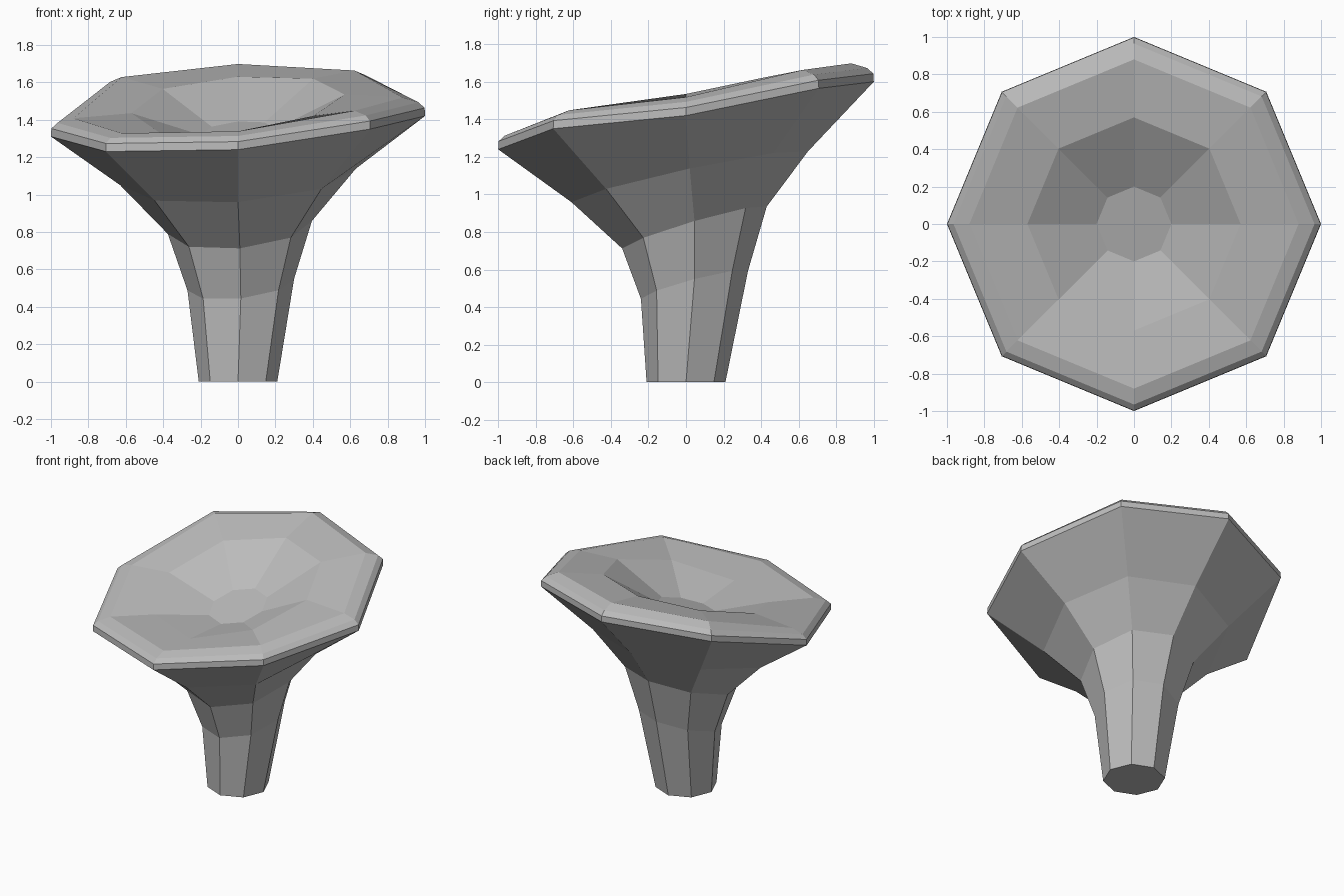
import bpy, bmesh, math

default = bpy.data.objects.get("Cube")
if default:
    bpy.data.objects.remove(default, do_unlink=True)

SIDES = 8

# Single grey material
grey = bpy.data.materials.new("plain_grey")
grey.use_nodes = True
color = (0.5, 0.5, 0.5, 1)
grey.diffuse_color = color
grey.node_tree.nodes["Principled BSDF"].inputs["Base Color"].default_value = color


def tilted(r, z, slope_x=0.0, slope_y=0.0, cx=0.0, cy=0.0):
    """Octagon ring on a sloping plane."""
    ring = []
    for i in range(SIDES):
        a = math.tau * i / SIDES
        x, y = cx + r * math.cos(a), cy + r * math.sin(a)
        ring.append((x, y, z + slope_x * x + slope_y * y))
    return ring


def uneven(r, heights, lift=0.0):
    """Octagon ring with its own height at each corner."""
    return [(x, y, h + lift) for (x, y, _), h in zip(tilted(r, 0), heights)]


# Corner heights, counter-clockwise from +x
rim = [1.42, 1.565, 1.60, 1.53, 1.31, 1.23, 1.24, 1.35]
bowl = [1.535, 1.62, 1.63, 1.565, 1.435, 1.32, 1.31, 1.42]

rings = [
    # Stem, flaring into the underside
    tilted(0.21, 0),
    tilted(0.285, 0.505, 0.11, 0.26, 0.015, 0.045),
    tilted(0.385, 0.81, 0.09, 0.29, 0.01, 0.045),
    tilted(0.63, 1.09, 0.07, 0.215, 0, 0.02),
    # Rounded rim
    uneven(1.0, rim),
    uneven(0.998, rim, 0.043),
    uneven(0.965, rim, 0.073),
    uneven(0.88, rim, 0.098),
    # Sunken bowl
    uneven(0.57, bowl),
    tilted(0.2, 1.335, 0.08, 0.28),
]

bm = bmesh.new()
loops = [[bm.verts.new(p) for p in ring] for ring in rings]
for low, high in zip(loops, loops[1:]):
    for i in range(SIDES):
        j = (i + 1) % SIDES
        bm.faces.new((low[i], low[j], high[j], high[i]))
bm.faces.new(loops[0][::-1])
bm.faces.new(loops[-1])
bmesh.ops.recalc_face_normals(bm, faces=bm.faces[:])

mesh = bpy.data.meshes.new("funnel_mushroom")
bm.to_mesh(mesh)
bm.free()
mesh.materials.append(grey)
mushroom = bpy.data.objects.new("funnel_mushroom", mesh)
bpy.context.collection.objects.link(mushroom)
